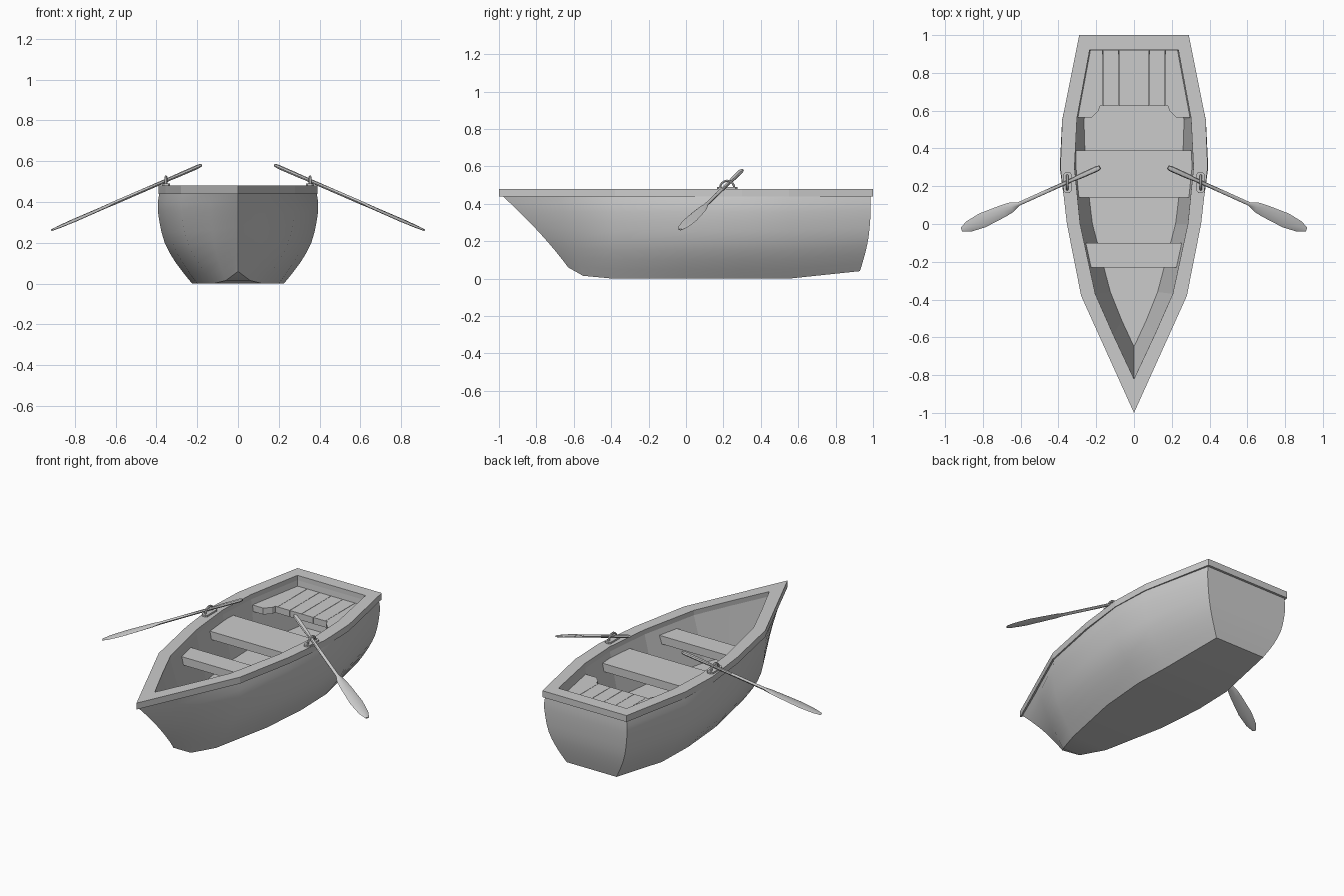
import bpy, math
from mathutils import Vector

if "Cube" in bpy.data.objects:
    bpy.data.objects.remove(bpy.data.objects["Cube"])


def make(name, verts, faces, smooth=None, mirror=False):
    me = bpy.data.meshes.new(name)
    me.from_pydata([tuple(v) for v in verts], [], faces)
    ob = bpy.data.objects.new(name, me)
    bpy.context.collection.objects.link(ob)
    bpy.ops.object.select_all(action='DESELECT')
    ob.select_set(True)
    bpy.context.view_layer.objects.active = ob
    bpy.ops.object.mode_set(mode='EDIT')
    bpy.ops.mesh.select_all(action='SELECT')
    bpy.ops.mesh.normals_make_consistent(inside=False)
    bpy.ops.object.mode_set(mode='OBJECT')
    if smooth:
        bpy.ops.object.shade_smooth_by_angle(angle=math.radians(smooth))
    if mirror:
        ob.modifiers.new("mirror", 'MIRROR')
    return ob


def loop(half):
    """Close a right-hand outline (first point on the centre line) with its mirror."""
    return half + [(-p[0],) + tuple(p[1:]) for p in reversed(half[1:])]


def bridge(rings, closed=False):
    n = len(rings[0])
    faces = [(k * n + i, k * n + (i + 1) % n, (k + 1) * n + (i + 1) % n, (k + 1) * n + i)
             for k in range(len(rings) - 1) for i in range(n)]
    if closed:
        m = (len(rings) - 1) * n
        faces += [(m + i, m + (i + 1) % n, (i + 1) % n, i) for i in range(n)]
    return [p for r in rings for p in r], faces


def cross_cap(n, off=0):
    """Fill a mirrored loop with strips running across the boat."""
    faces = [(off, off + 1, off + n - 1)]
    return faces + [(off + i, off + i + 1, off + n - i - 1, off + n - i) for i in range(1, n // 2)]


def prism(name, pts, z0, z1, mirror=False):
    verts, faces = bridge([[(x, y, z) for x, y in pts] for z in (z0, z1)])
    n = len(pts)
    return make(name, verts, faces + [tuple(range(n)), tuple(range(n, 2 * n))], mirror=mirror)


# Outlines (half width, y): rail outside, rail inside, floor
OUTER = [(0, -1), (.14, -.69), (.28, -.38), (.355, 0), (.39, .3), (.38, .55), (.29, 1)]
INNER = [(0, -.82), (.11, -.585), (.205, -.37), (.285, 0), (.315, .3), (.302, .56), (.235, .92)]
FLOOR = [(0, -.65), (.065, -.51), (.125, -.36), (.22, 0), (.257, .3), (.265, .55), (.205, .90)]

# Outer hull: stations (bottom half width, y, z) and (top half width, y)
BOTTOM = [(0, -.63, .06), (.06, -.55, .015), (.12, -.39, 0), (.2, 0, 0), (.225, .3, 0), (.218, .55, 0), (.172, .93, .04)]
TOP = [(0, -.985), (.13, -.69), (.27, -.38), (.345, 0), (.385, .3), (.373, .55), (.28, .985)]
FLARE = [(0, 0), (.11, .25), (.23, .5), (.34, .69), (.45, .84), (.57, .94), (.68, 1.0), (.8, 1.05), (.9, 1.05), (1, 1)]
rings = []
for t, g in FLARE:
    half = []
    for i, ((b, yb, zb), (w, yt)) in enumerate(zip(BOTTOM, TOP)):
        h = t * (.8 + .2 * t) if i < 6 else g
        half.append((b + (w - b) * g, yb + (yt - yb) * h, zb + (.445 - zb) * t))
    rings.append(loop(half))
verts, faces = bridge(rings)
make("hull", verts, faces + cross_cap(len(rings[0])), 35)

# Inner lining and floor
rings = [[(x, y, z) for x, y in loop(o)] for o, z in ((FLOOR, .18), (INNER, .45))]
verts, faces = bridge(rings)
lining = make("lining", verts, faces + cross_cap(len(rings[0])))
lining.data.flip_normals()

# Rail around the top
corners = [(OUTER, .44), (OUTER, .48), (INNER, .48), (INNER, .44)]
make("rail", *bridge([[(x, y, z) for x, y in loop(o)] for o, z in corners], True))


def inside(y):
    for (x0, y0), (x1, y1) in zip(INNER, INNER[1:]):
        if y0 <= y <= y1:
            return x0 + (x1 - x0) * (y - y0) / (y1 - y0)


# Cross seats
for name, y0, y1 in (("front_seat", -.23, -.10), ("middle_seat", .14, .39)):
    a, b = inside(y0), inside(y1)
    prism(name, [(-a, y0), (a, y0), (b, y1), (-b, y1)], .365, .415)

# Stern seat: mirrored slats, the outer one with a stepped front
for i, (x0, x1) in enumerate(((.001, .080), (.082, .164))):
    prism("stern_slat_%d" % i, [(x0, .625), (x1, .625), (x1, .925), (x0, .925)], .375, .415, True)
prism("stern_side_slat", [(.166, .625), (.18, .625), (.187, .60), (.222, .565), (.308, .565),
                          (.242, .925), (.166, .925)], .375, .415, True)

# Oars: oval sections (position, half width, half thickness)
start, end = Vector((.18, .30, .58)), Vector((.912, -.03, .262))
side = (end - start).cross(Vector((0, 0, 1))).normalized()
up = side.cross(end - start).normalized()
SECTIONS = [(0, .010, .007), (.02, .015, .010), (.14, .014, .010), (.2, .010, .009), (.59, .010, .009),
            (.64, .027, .007), (.70, .033, .006), (.85, .040, .006), (.95, .030, .005), (1, .012, .004)]
rings = []
for t, w, h in SECTIONS:
    c = start.lerp(end, t)
    rings.append([c + side * w * math.cos(a) + up * h * math.sin(a)
                  for a in (math.tau * k / 8 for k in range(8))])
verts, faces = bridge(rings)
make("oar", verts, faces + [tuple(range(8)), tuple(range(len(verts) - 8, len(verts)))], 40, True)

# Oarlocks: base plate and arch
prism("oarlock_base", [(.332, .175), (.340, .165), (.362, .165), (.372, .175),
                       (.372, .265), (.362, .275), (.340, .275), (.332, .265)], .478, .49, True)
rings = []
for k in range(9):
    a = math.pi * k / 8
    rings.append([(.353 + .007 * math.cos(b), .22 + (.038 + .007 * math.sin(b)) * math.cos(a),
                   .485 + (.038 + .007 * math.sin(b)) * math.sin(a))
                  for b in (math.tau * j / 6 for j in range(6))])
make("oarlock_arch", *bridge(rings), 50, True)
